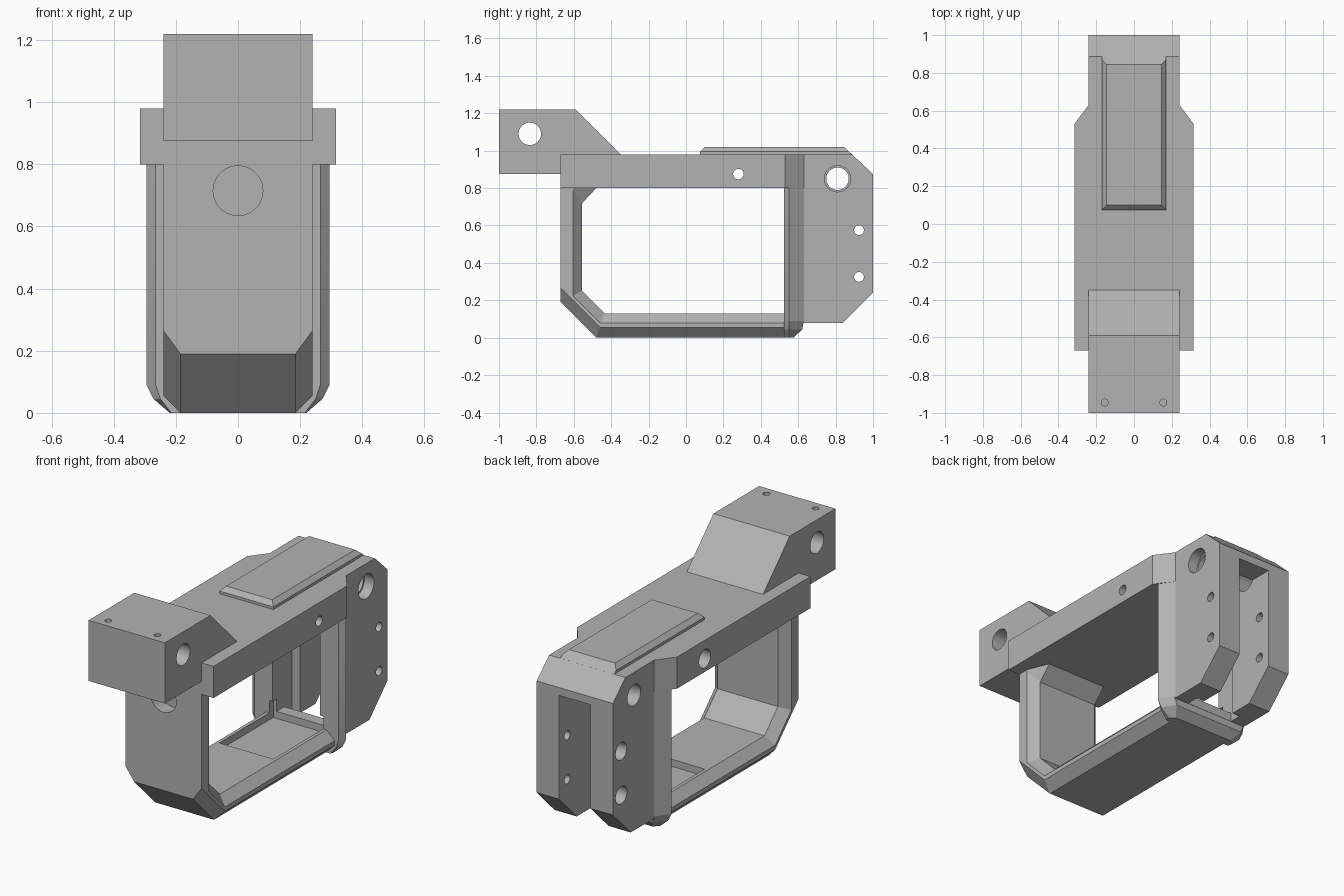
import bpy, bmesh, math
from mathutils import Matrix

if "Cube" in bpy.data.objects:
    bpy.data.objects.remove(bpy.data.objects["Cube"], do_unlink=True)

GREY = (0.45, 0.45, 0.45, 1)
mat = bpy.data.materials.new("plain_grey")
mat.use_nodes = True
mat.diffuse_color = GREY
mat.node_tree.nodes["Principled BSDF"].inputs["Base Color"].default_value = GREY


def finish(name, bm):
    bmesh.ops.recalc_face_normals(bm, faces=bm.faces)
    mesh = bpy.data.meshes.new(name)
    bm.to_mesh(mesh)
    bm.free()
    mesh.materials.append(mat)
    ob = bpy.data.objects.new(name, mesh)
    bpy.context.collection.objects.link(ob)
    return ob


def loft(name, axis, sections):
    """Solid through (position, profile) sections along an axis."""
    place = {"x": lambda t, a, b: (t, a, b), "z": lambda t, a, b: (a, b, t)}[axis]
    bm = bmesh.new()
    rings = [[bm.verts.new(place(t, a, b)) for a, b in prof] for t, prof in sections]
    n = len(rings[0])
    for r, s in zip(rings, rings[1:]):
        for i in range(n):
            j = (i + 1) % n
            bm.faces.new((r[i], r[j], s[j], s[i]))
    bm.faces.new(rings[0])
    bm.faces.new(rings[-1])
    return finish(name, bm)


def prism(name, axis, lo, hi, profile):
    return loft(name, axis, [(lo, profile), (hi, profile)])


def sym_loft(name, half):
    """Loft along x from outermost section inward, mirrored."""
    return loft(name, "x", [(-x, p) for x, p in half] + [(x, p) for x, p in reversed(half)])


def mirrored(half):
    return half + [(-x, y) for x, y in reversed(half)]


def box(name, x, y0, y1, z0, z1):
    return prism(name, "x", -x, x, [(y0, z0), (y1, z0), (y1, z1), (y0, z1)])


def cylinder(name, axis, lo, hi, a, b, r):
    bm = bmesh.new()
    mid = (lo + hi) / 2
    rot = {"x": Matrix.Rotation(math.pi / 2, 4, "Y"),
           "y": Matrix.Rotation(math.pi / 2, 4, "X"), "z": Matrix.Identity(4)}[axis]
    pos = {"x": (mid, a, b), "y": (a, mid, b), "z": (a, b, mid)}[axis]
    bmesh.ops.create_cone(bm, cap_ends=True, segments=40, radius1=r, radius2=r,
                          depth=hi - lo, matrix=Matrix.Translation(pos) @ rot)
    return finish(name, bm)


def combine(base, other, op):
    mod = base.modifiers.new(op, "BOOLEAN")
    mod.operation, mod.solver, mod.object = op, "EXACT", other
    bpy.context.view_layer.objects.active = base
    bpy.ops.object.modifier_apply(modifier=mod.name)
    bpy.data.objects.remove(other, do_unlink=True)


# Lower frame: front upright and floor with chamfered outer edges
outer = [(-.67, .85), (-.67, .265), (-.46, .055), (.6, .055), (.6, .85)]
inner = [(-.67, .85), (-.67, .19), (-.48, 0), (.575, 0), (.6, .85)]
body = sym_loft("camera_style_frame", [(.24, outer), (.185, inner)])
body.name = "main_frame"

# Side window with chamfered rim
rim = [(-.6, .8), (-.605, .79), (-.605, .225), (-.46, .08), (.525, .08), (.525, .8)]
core = [(-.48, .8), (-.555, .72), (-.555, .25), (-.435, .13), (.525, .13), (.525, .8)]
combine(body, sym_loft("window", [(.4, rim), (.24, rim), (.19, core)]), "DIFFERENCE")

# Top beam, front block, rear block, rear post and raised plate
post = mirrored([(.265, .525), (.295, .55), (.24, .63)])
parts = [
    prism("top_beam", "z", .8, .98,
          mirrored([(.315, -.67), (.315, .53), (.24, .63), (.24, .7)])),
    prism("front_block", "x", -.24, .24,
          [(-1, .875), (-1, 1.22), (-.59, 1.22), (-.35, .98), (-.35, .875)]),
    prism("rear_block", "x", -.24, .24,
          [(.6, .08), (.84, .08), (1, .24), (1, .875), (.888, .98), (.6, .98)]),
    loft("rear_post", "z", [
        (0, mirrored([(.215, .525), (.22, .55), (.19, .575)])),
        (.045, mirrored([(.25, .525), (.272, .55), (.225, .622)])),
        (.09, post), (.85, post)]),
    sym_loft("raised_plate", [
        (.17, [(.075, .9), (.075, .995), (.076, .995), (.871, .995), (.973, .9)]),
        (.145, [(.075, .9), (.075, .995), (.1, 1.02), (.845, 1.02), (.973, .9)])]),
]
for part in parts:
    combine(body, part, "UNION")

# Rear slot in two widths, and the floor pocket
cuts = [
    box("wide_slot", .15, .5, .7, .13, .8),
    box("wide_slot_foot", .15, .63, .7, -.1, .2),
    box("narrow_slot", .1, .69, 1.2, -.1, .83),
    box("floor_pocket", .17, .075, .56, .09, .2),
]
# Cross holes, wider at one or both ends
for y, z, r in ((-.835, 1.09, .06), (.81, .85, .06), (.28, .875, .028),
                (.925, .575, .026), (.925, .325, .026)):
    cuts.append(cylinder("cross_hole", "x", -.5, .5, y, z, r))
for y, z, r, x in ((.28, .875, .052, .25), (.925, .575, .05, .17), (.925, .325, .05, .17)):
    cuts.append(cylinder("bolt_recess", "x", -.5, -x, y, z, r))
cuts.append(cylinder("pivot_recess", "x", .18, .5, .81, .85, .07))
# Blind front socket and the two pin holes on top
cuts.append(cylinder("front_socket", "y", -.8, -.59, 0, .715, .08))
for x in (-.155, .155):
    cuts.append(cylinder("pin_hole", "z", 1.05, 1.4, x, -.945, .018))
for cut in cuts:
    combine(body, cut, "DIFFERENCE")

# Smooth bores, sharp edges elsewhere
bpy.ops.object.select_all(action="DESELECT")
body.select_set(True)
bpy.context.view_layer.objects.active = body
bpy.ops.object.shade_smooth_by_angle(angle=math.radians(20))
